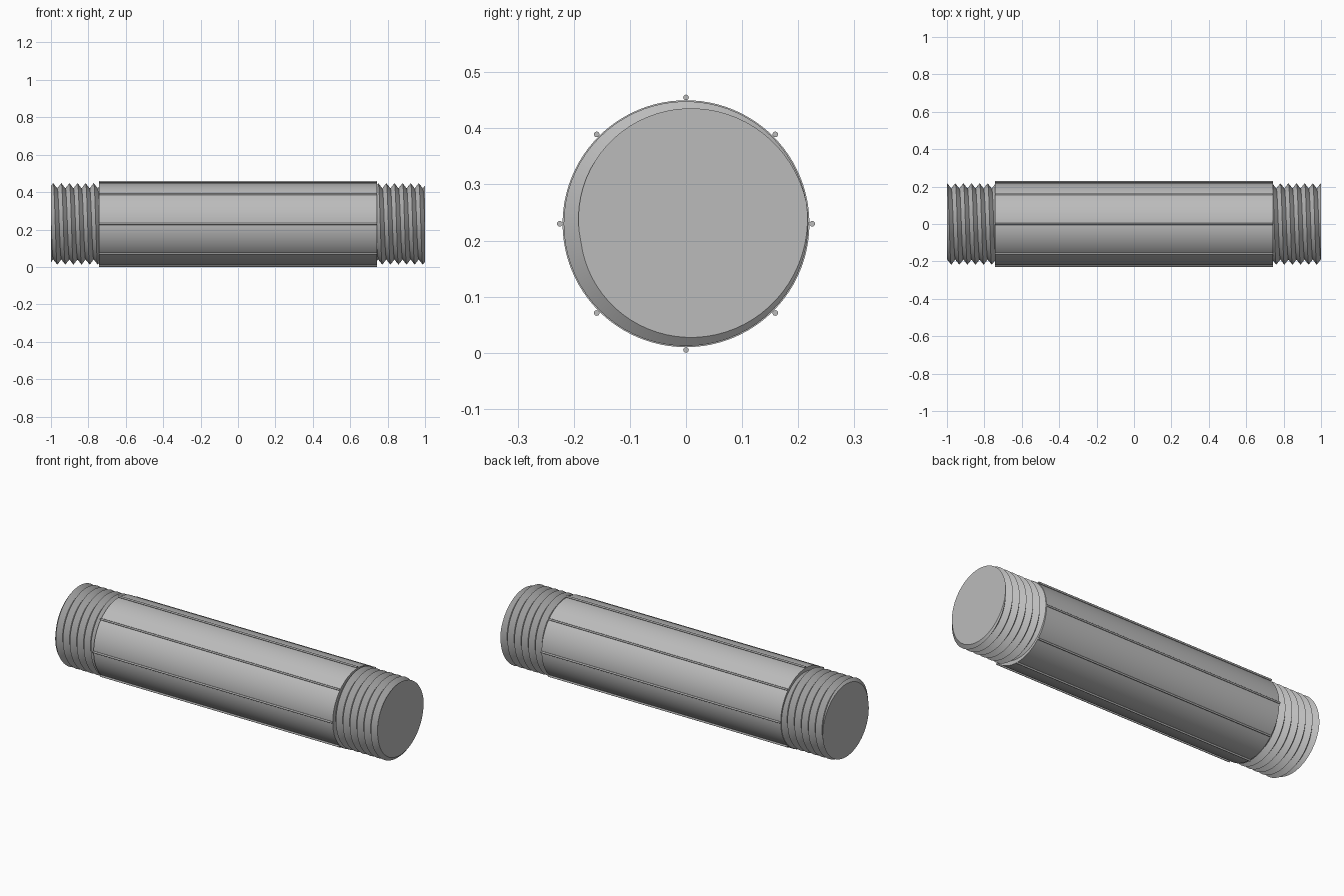
import bpy, bmesh
from math import cos, sin, pi, radians
from mathutils import Matrix, Vector

cube = bpy.data.objects.get("Cube")
if cube:
    bpy.data.objects.remove(cube)

AXIS_Z = 0.23        # height of the centre line
BODY_R = 0.22
BODY_HALF = 0.742
RIB_R = 0.005
PEAK_R, ROOT_R = 0.218, 0.19
PITCH = 0.0433
STEPS = 72           # steps per thread turn
TURNS = 8

steel = bpy.data.materials.new("grey steel")
steel.use_nodes = True
grey = (0.5, 0.5, 0.5, 1)
steel.diffuse_color = grey
steel.node_tree.nodes["Principled BSDF"].inputs["Base Color"].default_value = grey


def finish(bm, name):
    """Turn a bmesh around the x axis into a smooth shaded part."""
    bmesh.ops.recalc_face_normals(bm, faces=bm.faces)
    bmesh.ops.translate(bm, verts=bm.verts, vec=(0, 0, AXIS_Z))
    mesh = bpy.data.meshes.new(name)
    bm.to_mesh(mesh)
    bm.free()
    mesh.materials.append(steel)
    obj = bpy.data.objects.new(name, mesh)
    bpy.context.collection.objects.link(obj)
    bpy.ops.object.select_all(action='DESELECT')
    obj.select_set(True)
    bpy.context.view_layer.objects.active = obj
    bpy.ops.object.shade_smooth_by_angle(angle=radians(30))


def rod(name, radius, sides, y=0, z=0):
    """Closed cylinder along x."""
    bm = bmesh.new()
    place = Matrix.Translation((0, y, z)) @ Matrix.Rotation(pi / 2, 4, 'Y')
    bmesh.ops.create_cone(bm, cap_ends=True, segments=sides, radius1=radius,
                          radius2=radius, depth=2 * BODY_HALF, matrix=place)
    finish(bm, name)


def thread(name, turn):
    """Right-handed V thread, trimmed flat and capped at both ends."""
    bm = bmesh.new()
    start = 1 - PITCH * (TURNS + 190 / 360)
    root, peak = [], []
    for i in range(STEPS * (TURNS + 3)):
        a = 2 * pi * i / STEPS
        x = start + PITCH * i / STEPS
        root.append(bm.verts.new((x, ROOT_R * cos(a), ROOT_R * sin(a))))
        peak.append(bm.verts.new((x + PITCH / 2, PEAK_R * cos(a), PEAK_R * sin(a))))
    for i in range(STEPS * (TURNS + 2) - 1):
        j = i + STEPS
        bm.faces.new((root[i], root[i + 1], peak[i + 1], peak[i]))
        bm.faces.new((peak[i], peak[i + 1], root[j + 1], root[j]))
    for x, side in ((1, 1), (BODY_HALF - 0.02, -1)):
        bmesh.ops.bisect_plane(bm, geom=bm.verts[:] + bm.edges[:] + bm.faces[:],
                               plane_co=(x, 0, 0), plane_no=(side, 0, 0),
                               clear_outer=True)
        rim = [e for e in bm.edges if e.is_boundary
               and all(abs(v.co.x - x) < 1e-4 for v in e.verts)]
        bmesh.ops.holes_fill(bm, edges=rim, sides=0)
    bmesh.ops.delete(bm, geom=[v for v in bm.verts if not v.link_faces], context='VERTS')
    bmesh.ops.rotate(bm, verts=bm.verts, cent=Vector(), matrix=Matrix.Rotation(turn, 3, 'Y'))
    finish(bm, name)


# Main barrel
rod("barrel", BODY_R, 96)

# Eight grip ribs around the barrel
for n in range(8):
    a = n * pi / 4
    r = BODY_R + RIB_R
    rod(f"rib_{n + 1}", RIB_R, 16, r * cos(a), r * sin(a))

# Threaded ends
thread("left_thread", 0)
thread("right_thread", pi)
